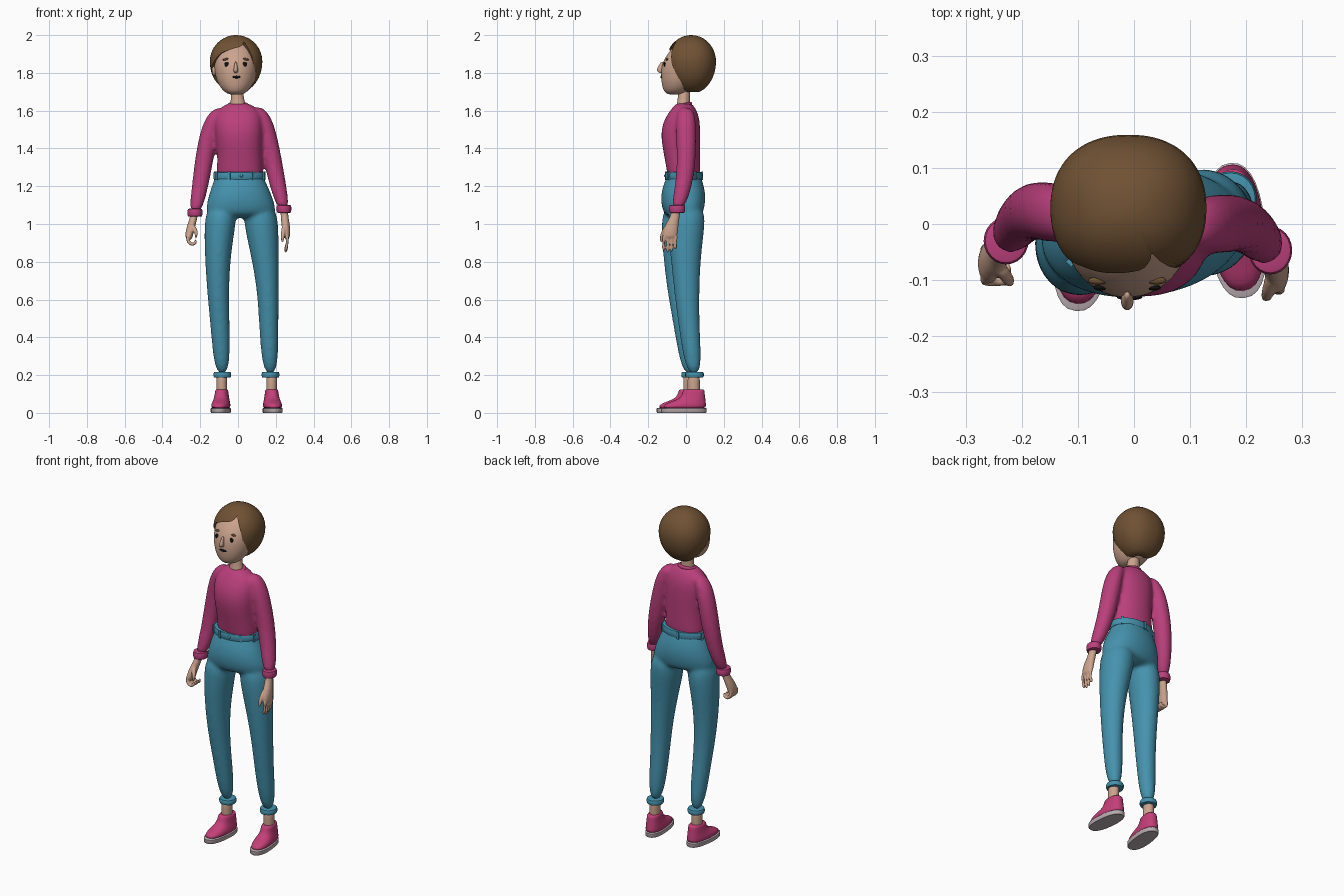
import bpy, bmesh, math
from mathutils import Vector, Matrix

cube = bpy.data.objects.get("Cube")
if cube:
    bpy.data.objects.remove(cube)


def material(name, r, g, b):
    m = bpy.data.materials.new(name)
    m.use_nodes = True
    m.diffuse_color = (r, g, b, 1)
    m.node_tree.nodes["Principled BSDF"].inputs["Base Color"].default_value = (r, g, b, 1)
    return m


PINK = material("raspberry knit", .49, .05, .2)
TEAL = material("teal denim", .06, .29, .42)
SKIN = material("skin", .6, .37, .27)
HAIR = material("brown hair", .16, .083, .034)
SHOE = material("pink canvas", .55, .05, .19)
SOLE = material("pale rubber", .5, .42, .44)
DARK = material("black", .006, .005, .005)


def superellipse(t, a, b, power):
    c, s = math.cos(t), math.sin(t)
    e = 2 / power
    return Vector((math.copysign(abs(c) ** e, c) * a, math.copysign(abs(s) ** e, s) * b, 0))


def loft(bm, rings, segs=16, power=2, yaw=0, follow=False):
    """Skin rings (x, y, z, half width, half depth); follow turns them along the path."""
    centres = [Vector(r[:3]) for r in rings]
    loops = []
    for i, r in enumerate(rings):
        turn = Matrix.Rotation(yaw, 3, 'Z')
        if follow:
            tangent = centres[min(i + 1, len(rings) - 1)] - centres[max(i - 1, 0)]
            turn = tangent.to_track_quat('Z', 'Y').to_matrix()
        loops.append([bm.verts.new(centres[i] + turn @ superellipse(math.tau * k / segs, r[3], r[4], power))
                      for k in range(segs)])
    for lo, hi in zip(loops, loops[1:]):
        for k in range(segs):
            n = (k + 1) % segs
            bm.faces.new((lo[k], lo[n], hi[n], hi[k]))
    bm.faces.new(loops[0])
    bm.faces.new(loops[-1])


def ball(bm, centre, size, tilt=0):
    m = Matrix.Translation(centre) @ Matrix.Rotation(tilt, 4, 'Y') @ Matrix.Diagonal((*size, 1))
    bmesh.ops.create_uvsphere(bm, u_segments=16, v_segments=10, radius=1, matrix=m)


def finish(name, bm, mat, subsurf=0, voxel=0, blend=8):
    bmesh.ops.recalc_face_normals(bm, faces=bm.faces)
    for f in bm.faces:
        f.smooth = True
    me = bpy.data.meshes.new(name)
    bm.to_mesh(me)
    bm.free()
    me.materials.append(mat)
    ob = bpy.data.objects.new(name, me)
    bpy.context.collection.objects.link(ob)
    if subsurf:
        mod = ob.modifiers.new("round", 'SUBSURF')
        mod.levels = mod.render_levels = subsurf
    else:
        bpy.ops.object.select_all(action='DESELECT')
        ob.select_set(True)
        bpy.context.view_layer.objects.active = ob
        bpy.ops.object.shade_smooth_by_angle(angle=math.radians(50))
    if voxel:
        mod = ob.modifiers.new("fuse", 'REMESH')
        mod.mode, mod.voxel_size, mod.use_smooth_shade = 'VOXEL', voxel, True
        mod = ob.modifiers.new("blend", 'SMOOTH')
        mod.factor, mod.iterations = .5, blend
    return ob


def band(name, x, y, z, a, b, height, mat, yaw=0, bulge=.006, tilt=0):
    """Rounded cloth band around a limb."""
    bm = bmesh.new()
    steps = ((-.5, -bulge), (-.45, 0), (-.2, bulge / 2), (.2, bulge / 2), (.45, 0), (.5, -bulge))
    loft(bm, [(x, y, z + h * height, a + g, b + g) for h, g in steps], 24, yaw=yaw)
    if tilt:
        bmesh.ops.rotate(bm, verts=bm.verts, cent=(x, y, z), matrix=Matrix.Rotation(tilt, 3, 'X'))
    return finish(name, bm, mat)


# Trousers: pelvis and both legs fused
HIP_YAW = .12
right_leg = [(-.085, -.03, 1.1, .08, .09), (-.095, -.032, 1, .086, .102), (-.107, -.037, .85, .071, .088),
             (-.107, -.035, .65, .059, .067), (-.094, -.012, .45, .052, .053), (-.083, .022, .19, .042, .043)]
left_leg = [(.115, .005, 1.1, .085, .095), (.122, .002, 1, .094, .102), (.141, -.002, .85, .077, .084),
            (.159, .003, .65, .058, .068), (.163, .016, .45, .052, .056), (.172, .045, .19, .042, .045)]
bm = bmesh.new()
loft(bm, [(.007, -.012, 1.27, .128, .088), (.007, -.012, 1.24, .134, .094), (.01, -.014, 1.19, .156, .114),
          (.013, -.015, 1.13, .178, .12), (.016, -.015, 1.07, .192, .11), (.016, -.012, 1.03, .17, .085)],
     power=2.2, yaw=HIP_YAW)
for leg in (right_leg, left_leg):
    loft(bm, leg)
finish("trousers", bm, TEAL, 2, .01, 10)
for side, leg in (("right", right_leg), ("left", left_leg)):
    x, y, z, a, b = leg[-1]
    band(side + "_trouser_cuff", x, y, z + .012, a + .002, b + .001, .03, TEAL)

# Waistband with belt loops and button
WAIST = (.007, -.012, 1.255)
band("waistband", *WAIST, .136, .095, .042, TEAL, HIP_YAW)
bm = bmesh.new()
for deg in (90, 28, 152, 242, 298, 205, 335):
    t = math.radians(deg)
    p = Matrix.Rotation(HIP_YAW, 3, 'Z') @ superellipse(t, .14, .099, 2)
    m = (Matrix.Translation(Vector(WAIST) + p)
         @ Matrix.Rotation(math.atan2(p.y / .01, p.x / .02), 4, 'Z') @ Matrix.Diagonal((.008, .014, .046, 1)))
    bmesh.ops.create_cube(bm, size=1, matrix=m)
finish("belt_loops", bm, TEAL)
bm = bmesh.new()
ball(bm, (.018, -.11, 1.255), (.008, .006, .008))
finish("trouser_button", bm, TEAL)

# Jumper: torso and both sleeves fused
right_arm = [(-.1, .01, 1.615, .02, .03), (-.12, .015, 1.578, .044, .05), (-.15, .022, 1.5, .05, .055),
             (-.178, .025, 1.35, .051, .053), (-.2, .012, 1.2, .045, .046), (-.228, -.03, 1.05, .035, .037)]
left_arm = [(.106, -.005, 1.62, .02, .03), (.125, 0, 1.582, .043, .05), (.152, 0, 1.5, .05, .055),
            (.185, .003, 1.33, .051, .051), (.212, -.012, 1.2, .045, .046), (.243, -.047, 1.07, .034, .038)]
bm = bmesh.new()
loft(bm, [(.008, -.012, 1.23, .122, .082), (.01, -.013, 1.28, .126, .09), (.01, -.02, 1.36, .12, .097),
          (.005, -.031, 1.48, .13, .109), (.003, -.02, 1.56, .13, .094), (.003, -.013, 1.605, .108, .068),
          (.001, -.011, 1.63, .075, .05), (0, -.011, 1.64, .05, .04)], power=2.2, yaw=-.08)
for arm in (right_arm, left_arm):
    loft(bm, arm)
finish("jumper", bm, PINK, 2, .01, 7)
for side, arm in (("right", right_arm), ("left", left_arm)):
    x, y, z, a, b = arm[-1]
    band(side + "_sleeve_cuff", x, y, z + .01, a + .002, b + .002, .042, PINK)
band("collar", 0, -.014, 1.63, .052, .044, .018, PINK, tilt=.2)

# Neck
bm = bmesh.new()
loft(bm, [(0, -.016, 1.6, .044, .038), (0, -.014, 1.637, .042, .036), (-.003, -.011, 1.66, .034, .032),
          (-.008, -.01, 1.74, .034, .034)])
finish("neck", bm, SKIN, 1)

# Left hand, hanging open
bm = bmesh.new()
loft(bm, [(.243, -.048, 1.1, .022, .025), (.246, -.057, 1.04, .02, .024), (.252, -.075, 1, .023, .036),
          (.257, -.084, .95, .021, .042), (.259, -.086, .92, .015, .038)])
for k, length in enumerate((.075, .085, .08, .065)):
    y = -.115 + .021 * k
    loft(bm, [(.259, y, .945, .012, .012), (.262, y - .003, .915, .012, .012),
              (.259, y - .004, .93 - length * .6, .011, .011), (.25, y - .003, .93 - length, .008, .008)], 8, follow=True)
loft(bm, [(.247, -.085, 1.005, .014, .014), (.24, -.118, .965, .013, .013), (.236, -.13, .93, .012, .012),
          (.235, -.131, .9, .007, .007)], 8, follow=True)
finish("left_hand", bm, SKIN, 1, .0045, 3)

# Right hand, loosely curled
bm = bmesh.new()
loft(bm, [(-.228, -.032, 1.08, .022, .024), (-.235, -.04, 1.03, .02, .024), (-.25, -.058, .985, .023, .034),
          (-.26, -.072, .94, .022, .038), (-.259, -.074, .915, .015, .034)])
for k in range(4):
    y = -.101 + .019 * k
    loft(bm, [(-.268, y, .945, .012, .012), (-.268, y, .915, .012, .012), (-.253, y, .893, .012, .012),
              (-.232, y, .892, .011, .011), (-.22, y, .91, .011, .011), (-.226, y, .928, .008, .008)], 8, follow=True)
loft(bm, [(-.245, -.07, .995, .014, .014), (-.226, -.095, .97, .013, .013), (-.22, -.106, .945, .012, .012),
          (-.224, -.106, .92, .008, .008)], 8, follow=True)
finish("right_hand", bm, SKIN, 1, .0045, 3)

# Ankles and shoes: slices are (height, heel, toe, half width)
upper = ((.018, .064, -.17, .047), (.04, .064, -.165, .05), (.056, .062, -.135, .046), (.072, .06, -.085, .041),
         (.092, .057, -.066, .037), (.122, .055, -.058, .034), (.124, .05, -.053, .029))
sole = ((0, .063, -.173, .048), (.004, .066, -.176, .051), (.024, .066, -.176, .051), (.026, .062, -.172, .047))
for side, x, y, yaw in (("right", -.086, .02, -.1), ("left", .178, .043, .1)):
    bm = bmesh.new()
    loft(bm, [(x, y - .002, z, .029, .033) for z in (.08, .12, .16, .22)])
    finish(side + "_ankle", bm, SKIN, 1)
    for part, slices, mat, sub in (("shoe", upper, SHOE, 1), ("sole", sole, SOLE, 0)):
        bm = bmesh.new()
        loft(bm, [(x, y + (h + t) / 2, z, w, (h - t) / 2) for z, h, t, w in slices], 28, power=2.4)
        bmesh.ops.rotate(bm, verts=bm.verts, cent=(x, y, 0), matrix=Matrix.Rotation(yaw, 3, 'Z'))
        finish(side + "_" + part, bm, mat, sub)

# Head
HX = -.012
bm = bmesh.new()
loft(bm, [(HX, -.055, 1.684, .028, .032), (HX, -.052, 1.695, .055, .06), (HX, -.042, 1.72, .08, .083),
          (HX, -.03, 1.755, .1, .101), (HX, -.02, 1.8, .112, .114), (HX, -.009, 1.86, .116, .117),
          (HX, .008, 1.92, .104, .093), (HX, .015, 1.96, .06, .06)], 24)
head = finish("head", bm, SKIN, 2)
bpy.context.view_layer.update()
face = head.evaluated_get(bpy.context.evaluated_depsgraph_get())


def on_face(x, z):
    hit, point, _, _ = face.ray_cast(Vector((x, -1, z)), Vector((0, 1, 0)))
    return point if hit else Vector((x, -.12, z))


# Eyes, brows, mouth, nose and ears
for side, s in (("right", -1), ("left", 1)):
    x = HX + s * .048
    bm = bmesh.new()
    ball(bm, on_face(x, 1.845), (.012, .005, .013))
    finish(side + "_eye", bm, DARK)
    bm = bmesh.new()
    ball(bm, on_face(x + s * .004, 1.872), (.018, .007, .006), s * .12)
    finish(side + "_brow", bm, HAIR)
    bm = bmesh.new()
    ball(bm, (HX + s * .113, -.008, 1.812), (.014, .02, .027))
    finish(side + "_ear", bm, SKIN)
bm = bmesh.new()
ball(bm, on_face(HX + .004, 1.778), (.023, .005, .007))
finish("mouth", bm, DARK)
bm = bmesh.new()
loft(bm, [(HX, -.128, 1.798, .006, .008), (HX, -.136, 1.806, .012, .018), (HX, -.138, 1.82, .012, .018),
          (HX, -.132, 1.84, .008, .012), (HX, -.125, 1.86, .005, .006)], 12)
finish("nose", bm, SKIN, 1)

# Hair: a bob with a swept fringe, its lower edge set by direction from the front
hairline = ((-180, 1.7), (-125, 1.7), (-100, 1.76), (-75, 1.82), (-55, 1.86), (-35, 1.905), (-10, 1.925), (10, 1.94),
            (24, 1.965), (30, 1.93), (38, 1.87), (43, 1.8), (50, 1.735), (62, 1.7), (180, 1.7))


def edge_height(deg):
    for (a, za), (b, zb) in zip(hairline, hairline[1:]):
        if a <= deg <= b:
            return za + (zb - za) * (deg - a) / (b - a)


bm = bmesh.new()
COLS, ROWS, MID = 90, 16, 1.86
columns = []
for c in range(COLS):
    deg = -180 + 360 * c / COLS
    drop = edge_height(deg) - MID
    end = math.acos(drop / (.14 if drop > 0 else .17))
    lift = .04 * math.exp(-((deg - 22) / 30) ** 2) if deg < 24 else 0
    rim = superellipse(math.radians(deg - 90), .139, .131, 2.25)
    column = []
    for r in range(ROWS + 1):
        phi = end * r / ROWS
        height = math.cos(phi) * (.14 if phi < math.pi / 2 else .17)
        out = rim * math.sin(phi) * (1 + lift * math.sin(phi))
        column.append(bm.verts.new(Vector((-.01, .028, MID + height)) + out))
    column.append(bm.verts.new(Vector((-.01, .028, MID + height + .004)) + out * .5))
    columns.append(column)
for c in range(COLS):
    a, b = columns[c], columns[(c + 1) % COLS]
    for r in range(ROWS + 1):
        bm.faces.new((a[r], a[r + 1], b[r + 1], b[r]))
bmesh.ops.remove_doubles(bm, verts=bm.verts, dist=.0002)
finish("hair", bm, HAIR)
